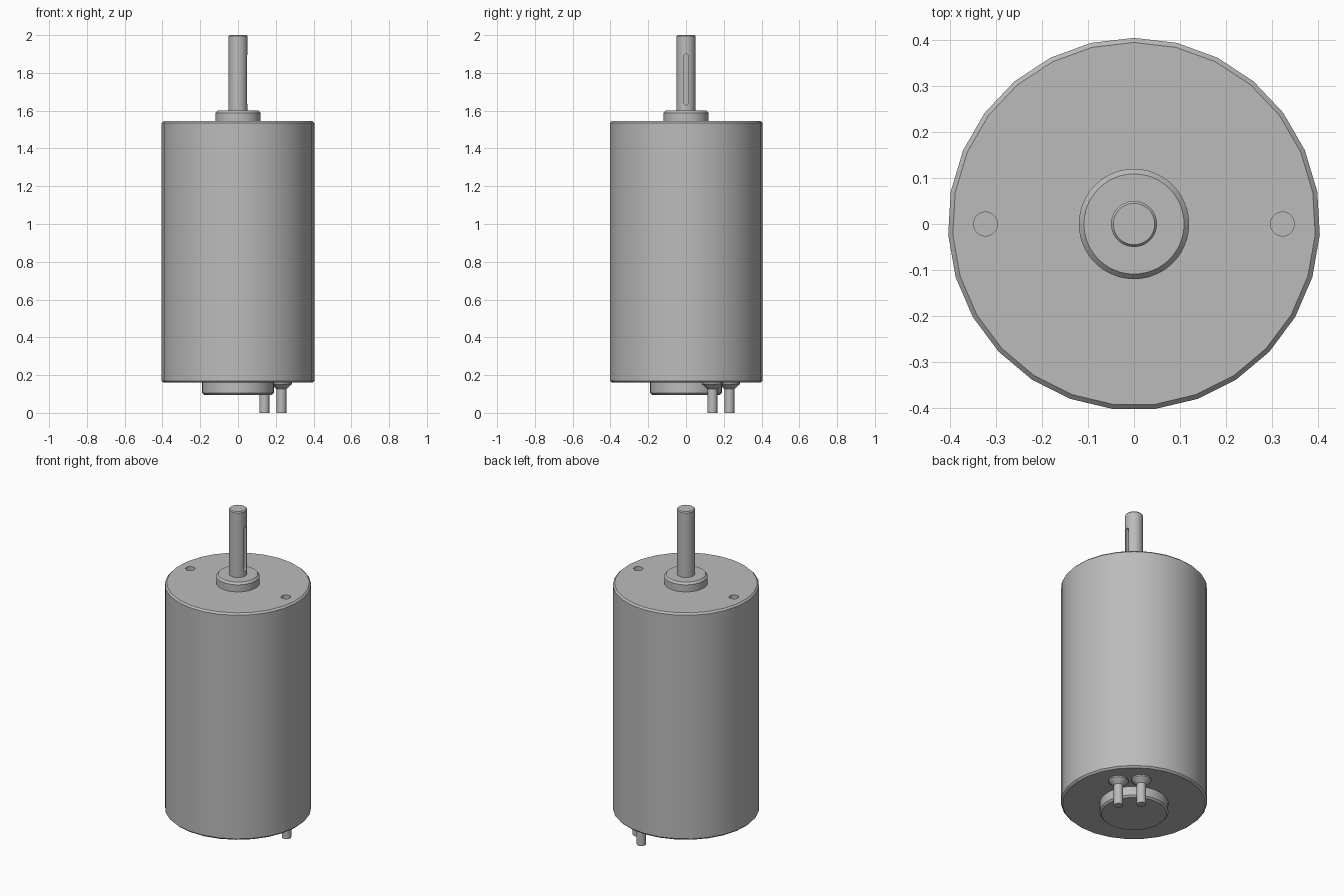
import bpy
import bmesh
import math

cube = bpy.data.objects.get("Cube")
if cube:
    bpy.data.objects.remove(cube, do_unlink=True)

steel = bpy.data.materials.new("grey_steel")
steel.use_nodes = True
GREY = (0.5, 0.5, 0.5, 1)
steel.diffuse_color = GREY
steel.node_tree.nodes["Principled BSDF"].inputs["Base Color"].default_value = GREY


def lathe(name, profile, sides, x=0, y=0):
    """Closed turned part from (radius, height) pairs, first vertex towards +y."""
    bm = bmesh.new()
    rings = []
    for r, z in profile:
        angles = [math.pi / 2 + math.tau * i / sides for i in range(sides)]
        rings.append([bm.verts.new((r * math.cos(a), r * math.sin(a), z)) for a in angles])
    for low, high in zip(rings, rings[1:]):
        for i in range(sides):
            j = (i + 1) % sides
            bm.faces.new((low[i], low[j], high[j], high[i]))
    bm.faces.new(rings[0][::-1])
    bm.faces.new(rings[-1])
    bmesh.ops.recalc_face_normals(bm, faces=bm.faces)
    mesh = bpy.data.meshes.new(name)
    bm.to_mesh(mesh)
    bm.free()
    mesh.materials.append(steel)
    obj = bpy.data.objects.new(name, mesh)
    obj.location = (x, y, 0)
    bpy.context.collection.objects.link(obj)
    return obj


def activate(obj):
    bpy.ops.object.select_all(action='DESELECT')
    obj.select_set(True)
    bpy.context.view_layer.objects.active = obj


def cut(obj, cutter):
    cutter.hide_render = True
    bpy.context.view_layer.update()
    mod = obj.modifiers.new("cut", 'BOOLEAN')
    mod.object = cutter
    mod.solver = 'EXACT'
    activate(obj)
    bpy.ops.object.modifier_apply(modifier=mod.name)
    bpy.data.objects.remove(cutter, do_unlink=True)


def slot_cutter(width, z_low, z_high, x_in, x_out):
    """Round-ended slot running along z, cut in from +x."""
    bm = bmesh.new()
    r, steps = width / 2, 12
    outline = []
    for centre, start in ((z_high - r, 0), (z_low + r, math.pi)):
        for i in range(steps + 1):
            a = start + math.pi * i / steps
            outline.append((x_in, r * math.cos(a), centre + r * math.sin(a)))
    face = bm.faces.new([bm.verts.new(p) for p in outline])
    ext = bmesh.ops.extrude_face_region(bm, geom=[face])
    moved = [v for v in ext["geom"] if isinstance(v, bmesh.types.BMVert)]
    bmesh.ops.translate(bm, verts=moved, vec=(x_out - x_in, 0, 0))
    bmesh.ops.recalc_face_normals(bm, faces=bm.faces)
    mesh = bpy.data.meshes.new("slot_cutter")
    bm.to_mesh(mesh)
    bm.free()
    mesh.materials.append(steel)
    obj = bpy.data.objects.new("slot_cutter", mesh)
    bpy.context.collection.objects.link(obj)
    return obj


R, SIDES, ROUND = 0.405, 27, 48
BOTTOM, TOP = 0.16, 1.545

# Housing: main can with a chamfered cap on each end
can = lathe("housing", [(R, 0.26), (R, 1.45)], SIDES)
top_cap = lathe("top_cap", [(R, 1.45), (R, TOP - 0.01), (R - 0.01, TOP)], SIDES)
bottom_cap = lathe("bottom_cap", [(R - 0.01, BOTTOM), (R, BOTTOM + 0.01), (R, 0.26)], SIDES)

# Mounting holes
for side in (-1, 1):
    cut(top_cap, lathe("hole_cutter", [(0.026, 1.48), (0.026, 1.6)], 32, side * 0.323))

# Output side: bearing collar and keyed shaft
collar = lathe("bearing_collar", [(0.12, TOP - 0.02), (0.12, 1.588), (0.109, 1.6)], ROUND)
shaft = lathe("shaft", [(0.05, 1.57), (0.05, 1.994), (0.045, 2.0)], ROUND)
cut(shaft, slot_cutter(0.024, 1.63, 1.9, 0.03, 0.08))

# Rear side: bearing boss and two terminals with flared bases
boss = lathe("rear_boss", [(0.18, 0.095), (0.19, 0.105), (0.19, BOTTOM + 0.02)], ROUND)
parts = [can, top_cap, bottom_cap, collar, shaft, boss]
for name, x, y in (("left_terminal", 0.23, 0.14), ("rear_terminal", 0.14, 0.23)):
    profile = [(0.026, 0), (0.026, 0.126), (0.055, 0.152), (0.055, BOTTOM + 0.02)]
    parts.append(lathe(name, profile, 32, x, y))

for part in parts:
    activate(part)
    bpy.ops.object.shade_smooth_by_angle(angle=math.radians(30))
